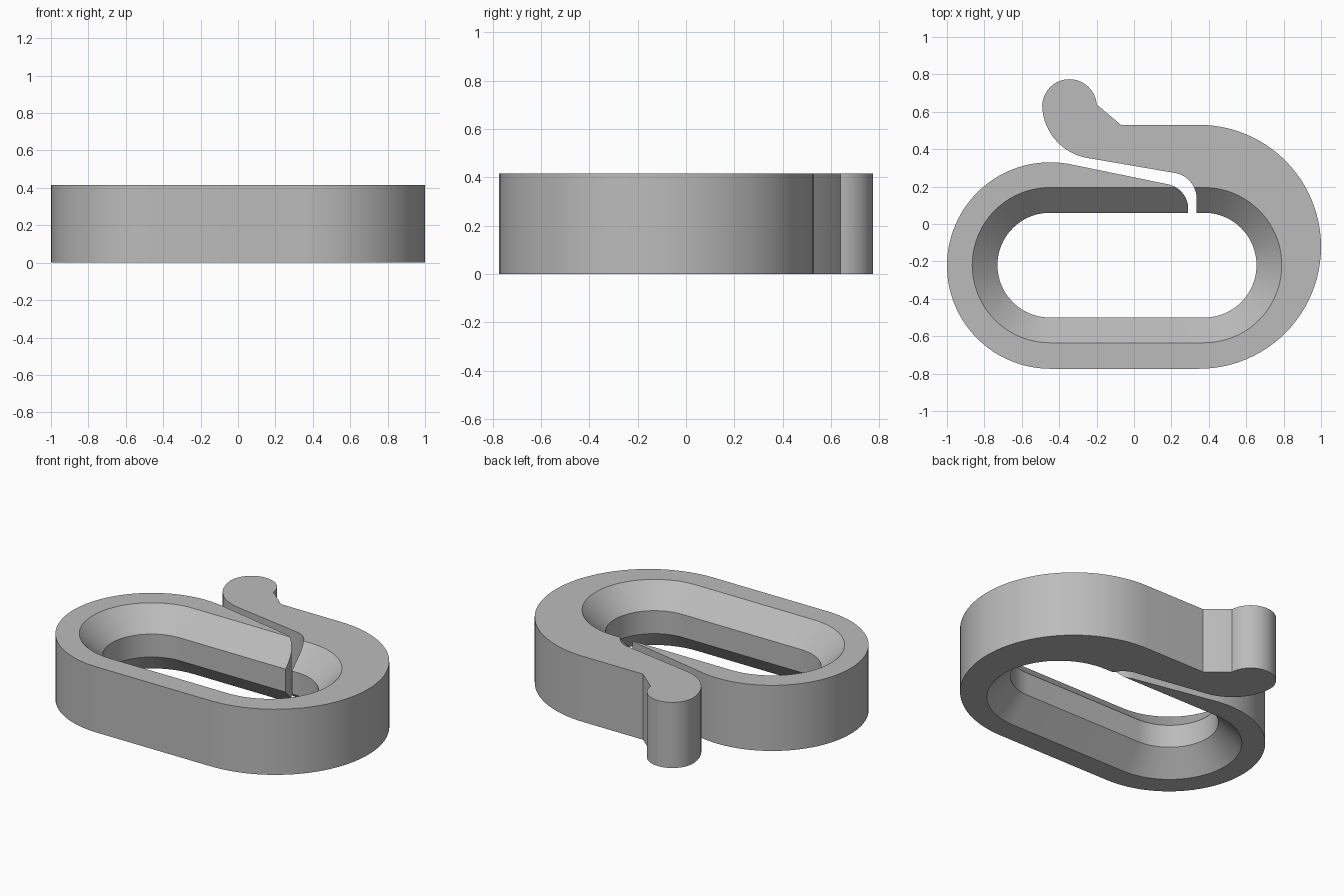
import bpy, bmesh
from math import cos, sin, radians

if "Cube" in bpy.data.objects:
    bpy.data.objects.remove(bpy.data.objects["Cube"])

HEIGHT = 0.415


def arc(cx, cy, r, start, end, steps):
    angles = [radians(start + (end - start) * i / steps) for i in range(steps + 1)]
    return [(cx + r * cos(a), cy + r * sin(a)) for a in angles]


def loft(name, sections):
    """Solid through a stack of (z, outline) sections with equal point counts."""
    bm = bmesh.new()
    rings = [[bm.verts.new((x, y, z)) for x, y in outline] for z, outline in sections]
    n = len(rings[0])
    for low, high in zip(rings, rings[1:]):
        for i in range(n):
            j = (i + 1) % n
            bm.faces.new((low[i], low[j], high[j], high[i]))
    bm.faces.new(rings[0][::-1])
    bm.faces.new(rings[-1])
    bmesh.ops.recalc_face_normals(bm, faces=bm.faces)
    mesh = bpy.data.meshes.new(name)
    bm.to_mesh(mesh)
    bm.free()
    obj = bpy.data.objects.new(name, mesh)
    bpy.context.collection.objects.link(obj)
    return obj


def stadium(r):
    return arc(0.375, -0.22, r, -90, 90, 40) + arc(-0.45, -0.22, r, 90, 270, 40)


grey = bpy.data.materials.new("light_grey")
grey.use_nodes = True
colour = (0.5, 0.5, 0.5, 1)
grey.diffuse_color = colour
grey.node_tree.nodes["Principled BSDF"].inputs["Base Color"].default_value = colour

# Clip outline: right bend, thumb tab, entry slot, left bend
outline = (
    arc(0.348, -0.122, 0.652, -90, 90, 48)
    + [(-0.07, 0.53), (-0.197, 0.637)]
    + arc(-0.345, 0.628, 0.146, 4, 176, 32)
    + arc(-0.2, 0.64, 0.291, 180, 260, 20)
    + arc(0.195, 0.135, 0.14, 80, 0, 16)
    + [(0.335, -0.1), (0.29, -0.1)]
    + arc(0.155, 0.08, 0.135, 0, 79.5, 16)
    + arc(-0.448, -0.222, 0.552, 79.5, 270, 52)
)
body = loft("clip_body", [(0, outline), (HEIGHT, outline)])
body.data.materials.append(grey)

# Central opening, flared at the top and bottom
wide, narrow, flare = 0.425, 0.28, 0.135
cutter = loft("opening_cutter", [
    (-0.01, stadium(wide)),
    (flare, stadium(narrow)),
    (HEIGHT - flare, stadium(narrow)),
    (HEIGHT + 0.01, stadium(wide)),
])
cutter.data.materials.append(grey)
cutter.hide_render = True

cut = body.modifiers.new("opening", 'BOOLEAN')
cut.operation = 'DIFFERENCE'
cut.solver = 'EXACT'
cut.object = cutter

bpy.ops.object.select_all(action='DESELECT')
bpy.context.view_layer.objects.active = body
body.select_set(True)
bpy.ops.object.modifier_apply(modifier=cut.name)
bpy.data.objects.remove(cutter)
bpy.ops.object.shade_smooth_by_angle(angle=radians(25))
